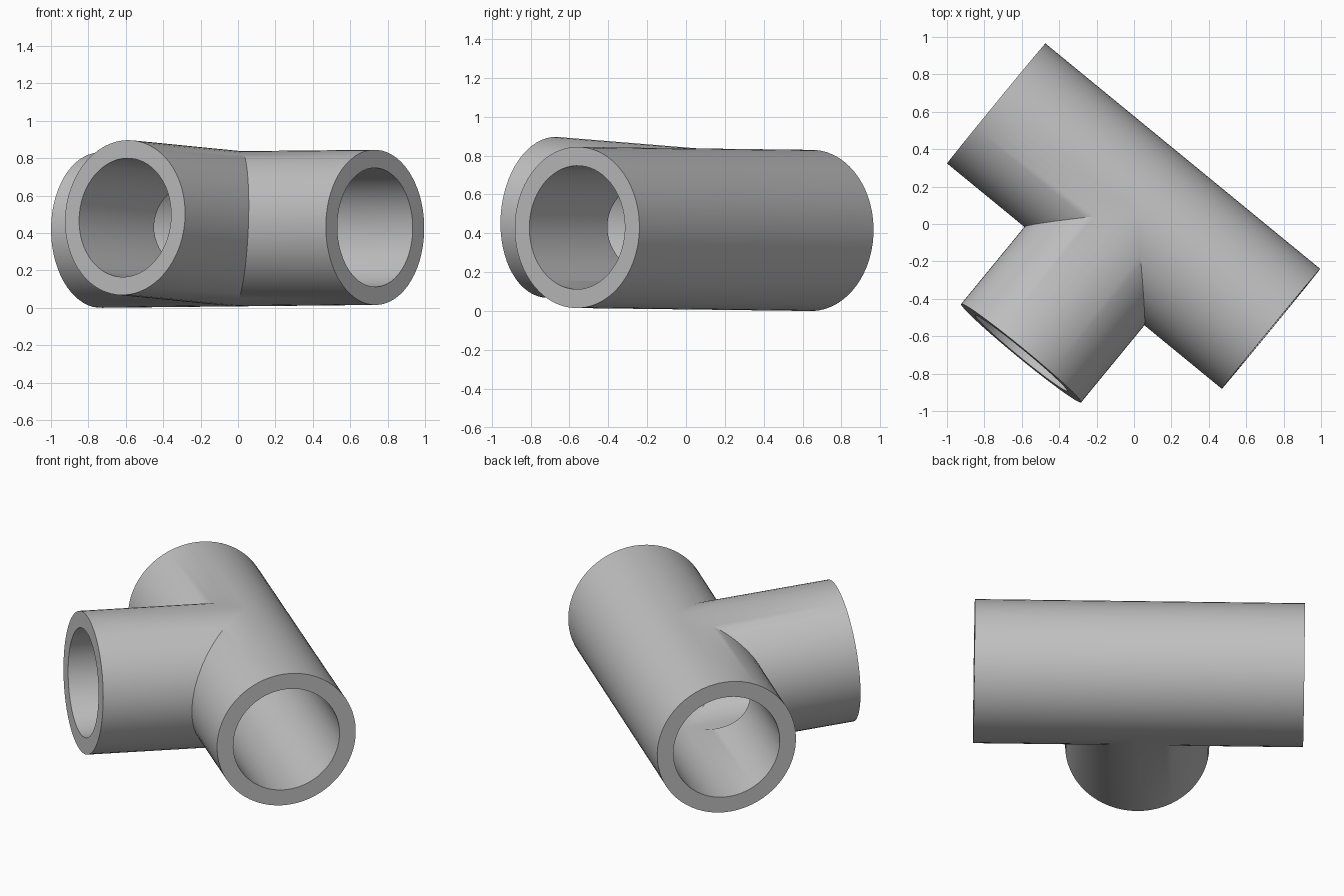
import bpy, bmesh, math
from mathutils import Vector, Matrix

cube = bpy.data.objects.get("Cube")
if cube:
    bpy.data.objects.remove(cube, do_unlink=True)

OUTER, INNER = 0.415, 0.318
REACH = 0.95          # centre to each open end
SIDES = 64

# Grey material
grey = bpy.data.materials.new("pipe_grey")
grey.use_nodes = True
colour = (0.53, 0.53, 0.53, 1)
grey.diffuse_color = colour
grey.node_tree.nodes["Principled BSDF"].inputs["Base Color"].default_value = colour

bm = bmesh.new()


def bridge(a, b):
    for i in range(SIDES):
        j = (i + 1) % SIDES
        bm.faces.new((a[i], a[j], b[j], b[i]))


def run_arm(r, side):
    """Mitred inner ring and open-end ring of a run arm along local x."""
    joint, end = [], []
    for i in range(SIDES):
        a = 2 * math.pi * i / SIDES
        y, z = r * math.cos(a), r * math.sin(a)
        joint.append(bm.verts.new((side * max(y, 0), y, z)))
        end.append(bm.verts.new((side * REACH, y, z)))
    return joint, end


def branch_arm(r):
    """Mitred inner ring and open-end ring of the branch along local y."""
    joint, end = [], []
    for i in range(SIDES):
        a = 2 * math.pi * i / SIDES
        x, z = r * math.cos(a), r * math.sin(a)
        joint.append(bm.verts.new((x, abs(x), z)))
        end.append(bm.verts.new((x, REACH, z)))
    return joint, end


# Three arms, each with an outer wall, a bore and a flat end rim
for build in (lambda r: run_arm(r, 1), lambda r: run_arm(r, -1), branch_arm):
    out_joint, out_end = build(OUTER)
    in_joint, in_end = build(INNER)
    bridge(out_joint, out_end)
    bridge(out_end, in_end)
    bridge(in_end, in_joint)

bmesh.ops.remove_doubles(bm, verts=bm.verts[:], dist=0.0005)
bmesh.ops.recalc_face_normals(bm, faces=bm.faces[:])

# Turn the tee so the run lies diagonally and the branch tilts up slightly
run = Vector((0.773, -0.634, 0.008)).normalized()
branch = Vector((-0.634, -0.773, 0.063))
branch = (branch - run * branch.dot(run)).normalized()
up = run.cross(branch)
frame = Matrix((run, branch, up)).transposed().to_4x4()
bm.transform(Matrix.Translation((-0.002, 0.042, 0.4225)) @ frame)
bmesh.ops.recalc_face_normals(bm, faces=bm.faces[:])

mesh = bpy.data.meshes.new("pipe_tee")
bm.to_mesh(mesh)
bm.free()
mesh.materials.append(grey)
tee = bpy.data.objects.new("pipe_tee", mesh)
bpy.context.collection.objects.link(tee)

bpy.ops.object.select_all(action="DESELECT")
tee.select_set(True)
bpy.context.view_layer.objects.active = tee
bpy.ops.object.shade_smooth_by_angle(angle=math.radians(30))
